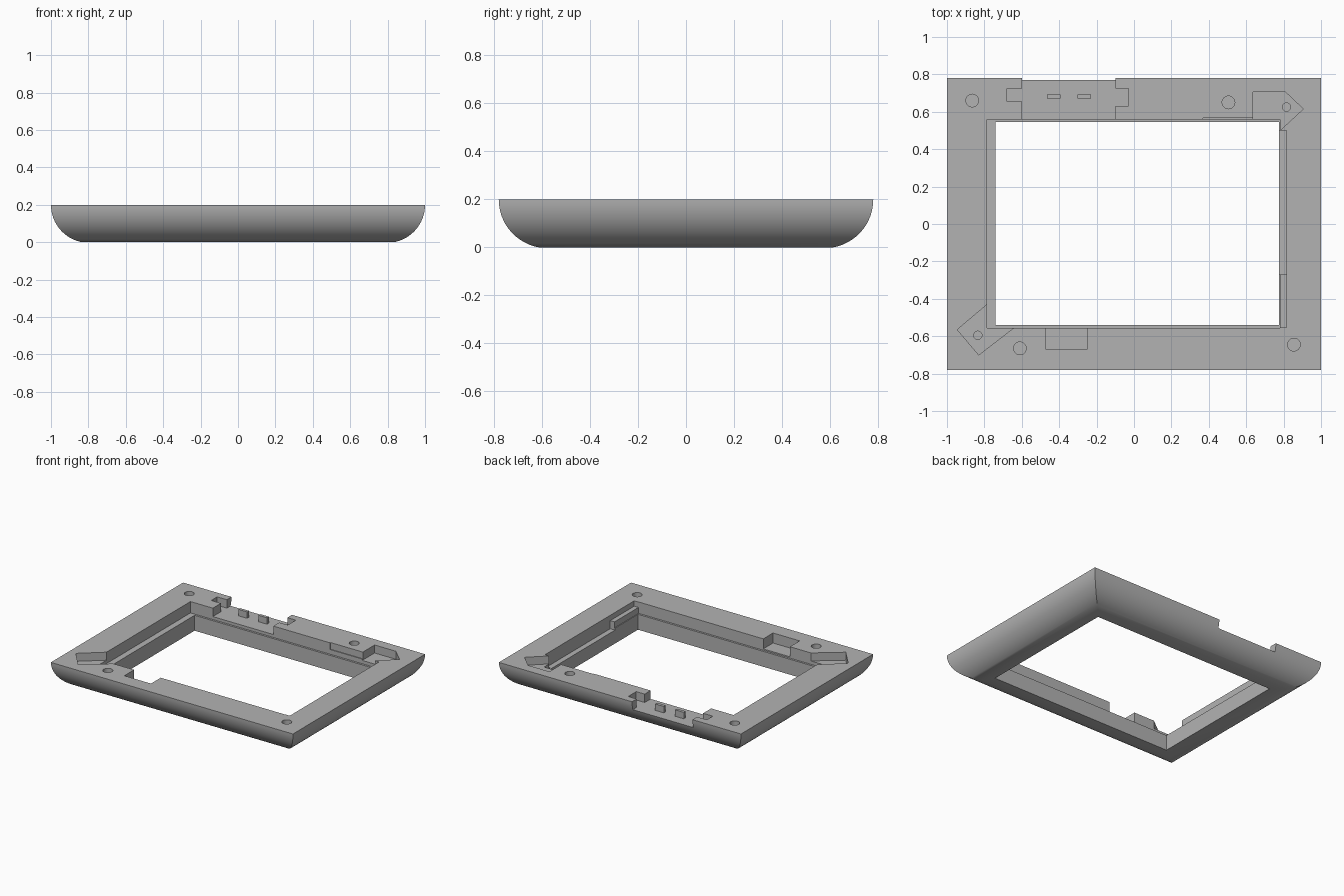
import bpy, bmesh, math

if "Cube" in bpy.data.objects:
    bpy.data.objects.remove(bpy.data.objects["Cube"], do_unlink=True)

TOP = 0.2
LEDGE = 0.115
FLOOR = 0.14

grey = bpy.data.materials.new("plain grey")
grey.use_nodes = True
colour = (0.45, 0.45, 0.45, 1)
grey.diffuse_color = colour
grey.node_tree.nodes["Principled BSDF"].inputs["Base Color"].default_value = colour


def make_object(name, bm):
    bmesh.ops.recalc_face_normals(bm, faces=bm.faces)
    mesh = bpy.data.meshes.new(name)
    bm.to_mesh(mesh)
    bm.free()
    mesh.materials.append(grey)
    obj = bpy.data.objects.new(name, mesh)
    bpy.context.collection.objects.link(obj)
    return obj


def loft(name, rings):
    """Stack matching rings of points and cap both ends."""
    bm = bmesh.new()
    loops = [[bm.verts.new(p) for p in ring] for ring in rings]
    n = len(loops[0])
    for low, high in zip(loops, loops[1:]):
        for i in range(n):
            j = (i + 1) % n
            bm.faces.new((low[i], low[j], high[j], high[i]))
    bm.faces.new(loops[0])
    bm.faces.new(loops[-1])
    return make_object(name, bm)


def rect(x0, x1, y0, y1):
    return [(x0, y0), (x1, y0), (x1, y1), (x0, y1)]


def circle(x, y, r, n=24):
    return [(x + r * math.cos(math.tau * i / n), y + r * math.sin(math.tau * i / n))
            for i in range(n)]


def prism(name, outline, z0, z1):
    return loft(name, [[(x, y, z) for x, y in outline] for z in (z0, z1)])


# Bezel body: a rounded underside that is mitred at the corners
radius = 0.203
start = math.asin(TOP / radius)
rings = []
for i in range(17):
    a = start * (1 - i / 16)
    inset = radius * (1 - math.cos(a))
    z = TOP - radius * math.sin(a)
    rings.append([(x, y, z) for x, y in
                  rect(inset - 1, 1 - inset, inset - 0.78, 0.78 - inset)])
bezel = loft("bezel_frame", rings)


def cut(outline, bottom, top=0.3):
    cutter = prism("cutter", outline, bottom, top)
    cutter.hide_render = True
    mod = bezel.modifiers.new("cut", "BOOLEAN")
    mod.operation = "DIFFERENCE"
    mod.solver = "EXACT"
    mod.object = cutter
    bpy.context.view_layer.objects.active = bezel
    bpy.ops.object.modifier_apply(modifier=mod.name)
    bpy.data.objects.remove(cutter, do_unlink=True)


# Screen opening, the wider seat above it and the stepped side channel
cut(rect(-0.74, 0.775, -0.54, 0.545), -0.1)
cut(rect(-0.785, 0.78, -0.555, 0.56), LEDGE)
cut(rect(0.7, 0.815, -0.27, 0.5), 0.1)
cut(rect(0.7, 0.815, -0.553, -0.26), 0.16)
cut(rect(0.37, 0.65, 0.5, 0.566), 0.15)

# Corner bracket pockets
cut([(0.635, 0.54), (0.7, 0.49), (0.77, 0.49), (0.905, 0.615),
     (0.81, 0.705), (0.635, 0.705)], FLOOR)
cut([(-0.945, -0.565), (-0.83, -0.70), (-0.645, -0.557), (-0.6, -0.52),
     (-0.7, -0.43), (-0.785, -0.43)], FLOOR)

# Front pocket
cut(rect(-0.47, -0.25, -0.67, -0.5), 0.125)

# Rear connector notch with a side ear at each end
cut([(-0.6, 0.5), (-0.1, 0.5), (-0.1, 0.63), (-0.03, 0.63), (-0.03, 0.725),
     (-0.1, 0.725), (-0.1, 0.9), (-0.6, 0.9), (-0.6, 0.725), (-0.68, 0.725),
     (-0.68, 0.655), (-0.6, 0.655)], FLOOR - 0.003)

# Screw holes
for x, y in [(-0.865, 0.66), (0.505, 0.65), (-0.61, -0.665), (0.855, -0.645)]:
    cut(circle(x, y, 0.034), 0.11)
for x, y in [(0.815, 0.625), (-0.835, -0.595)]:
    cut(circle(x, y, 0.022), 0.09)

# Two locating posts in the rear notch
for side, x in (("right", -0.43), ("left", -0.265)):
    prism(side + "_locating_post", rect(x - 0.036, x + 0.036, 0.67, 0.692),
          FLOOR - 0.01, 0.185)

# Smooth underside with crisp edges
bpy.ops.object.select_all(action="DESELECT")
bezel.select_set(True)
bpy.context.view_layer.objects.active = bezel
bpy.ops.object.shade_smooth_by_angle(angle=math.radians(25))
